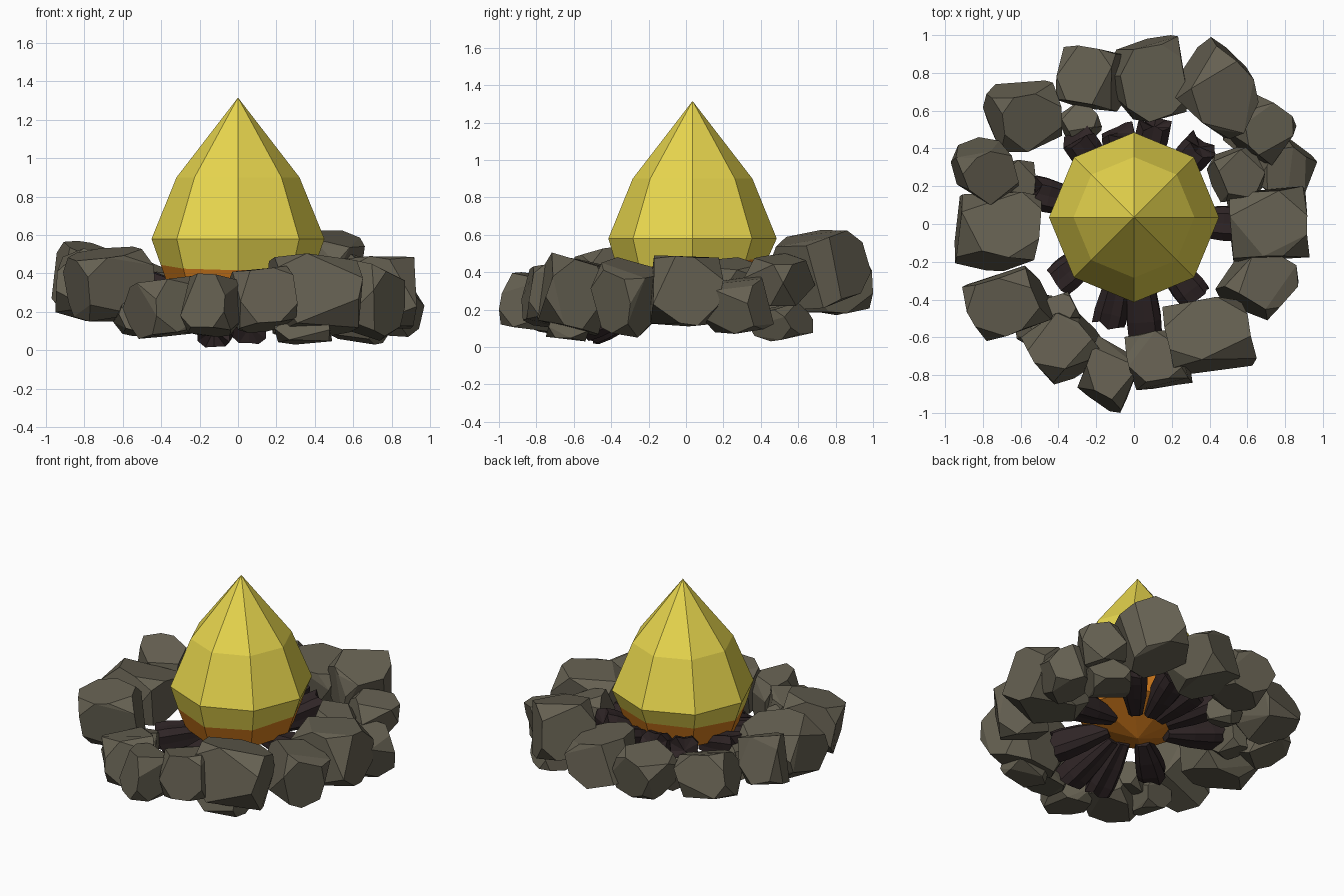
import bpy, bmesh, math, random
from mathutils import Vector, Euler

if "Cube" in bpy.data.objects:
    bpy.data.objects.remove(bpy.data.objects["Cube"])

random.seed(23)


def material(name, rgb):
    m = bpy.data.materials.new(name)
    m.diffuse_color = (*rgb, 1)
    m.use_nodes = True
    m.node_tree.nodes["Principled BSDF"].inputs["Base Color"].default_value = m.diffuse_color
    return m


STONE = material("grey stone", (0.130, 0.117, 0.083))
BARK = material("charred wood", (0.028, 0.018, 0.019))
YELLOW = material("yellow flame", (0.80, 0.67, 0.075))
ORANGE = material("orange flame", (0.65, 0.20, 0.012))


def finish(bm, name, *mats):
    bmesh.ops.recalc_face_normals(bm, faces=bm.faces[:])
    me = bpy.data.meshes.new(name)
    bm.to_mesh(me)
    bm.free()
    for m in mats:
        me.materials.append(m)
    ob = bpy.data.objects.new(name, me)
    bpy.context.collection.objects.link(ob)
    return ob


def skin(bm, rings):
    """Bridge successive vertex rings with quads."""
    n = len(rings[0])
    for a, b in zip(rings, rings[1:]):
        for i in range(n):
            j = (i + 1) % n
            bm.faces.new((a[i], a[j], b[j], b[i]))


def cap(bm, ring, point):
    """Close a ring with a fan to a point."""
    c = bm.verts.new(point)
    for i in range(len(ring)):
        bm.faces.new((ring[i], ring[(i + 1) % len(ring)], c))


# Flame: eight-sided drop, the orange underside tilted like the fire bed
bm = bmesh.new()
profile = [(0.35, 0.30, 0.07), (0.402, 0.445, 0.07), (0.45, 0.58, 0), (0.32, 0.90, 0)]
rings = []
for r, z, tilt in profile:
    ring = []
    for i in range(8):
        a = i * math.pi / 4
        ring.append(bm.verts.new((r * math.cos(a), 0.035 + r * math.sin(a), z + tilt * r * math.sin(a))))
    rings.append(ring)
skin(bm, rings)
cap(bm, rings[0], (0, 0.035, 0.16))
cap(bm, rings[-1], (0, 0.035, 1.315))
for f in bm.faces:
    f.material_index = 1 if f.calc_center_median().z < 0.43 else 0
finish(bm, "flame", YELLOW, ORANGE)


# Logs: fluted, tapering to the middle, with ragged outer ends
def log(name, x, y, z, radius):
    bm = bmesh.new()
    end = Vector((x, y, z))
    start = Vector((x * 0.35, y * 0.35 + 0.02, 0.25))
    axis = (end - start).normalized()
    side = axis.cross(Vector((0, 0, 1))).normalized()
    up = side.cross(axis)
    n = 12
    flute = [random.uniform(0.98, 1.08) if i % 3 else random.uniform(0.80, 0.88) for i in range(n)]
    rings = []
    for t, s in ((0, 0.5), (0.45, 0.85), (0.8, 1.0), (1, 0.98)):
        ring = []
        for i in range(n):
            a = math.tau * i / n
            p = start.lerp(end, t) + (side * math.cos(a) + up * math.sin(a)) * radius * s * flute[i]
            if t == 1:
                p += axis * random.uniform(-0.03, 0.02)
            ring.append(bm.verts.new(p))
        rings.append(ring)
    skin(bm, rings)
    cap(bm, rings[0], start)
    cap(bm, rings[-1], end - axis * 0.02)
    finish(bm, name, BARK)


logs = [(-0.31, 0.46, 0.37), (-0.09, 0.50, 0.36), (0.11, 0.53, 0.36), (0.36, 0.42, 0.37),
        (0.54, 0.00, 0.24), (0.33, -0.39, 0.16), (0.06, -0.57, 0.11), (-0.13, -0.52, 0.095),
        (-0.40, -0.30, 0.20), (-0.54, 0.17, 0.34)]
for k, (x, y, z) in enumerate(logs):
    log(f"log_{k + 1}", x, y, z, 0.10)


# Stones: knocked-about blocks with cut corners, fitted to their bounds
def stone(name, lo, hi, yaw):
    bm = bmesh.new()
    rot = Euler((random.uniform(-0.35, 0.35), random.uniform(-0.35, 0.35), math.radians(yaw))).to_matrix()
    pts = []
    for sx in (-1, 1):
        for sy in (-1, 1):
            for sz in (-1, 1):
                corner = [sx, sy, sz]
                axes = random.sample(range(3), random.choice((2, 3)))
                for ax in axes:          # cut this corner back along some edges
                    p = list(corner)
                    p[ax] *= random.uniform(0.15, 0.6)
                    pts.append(rot @ Vector([c * random.uniform(0.86, 1.0) for c in p]))
    mn = [min(p[i] for p in pts) for i in range(3)]
    mx = [max(p[i] for p in pts) for i in range(3)]
    for p in pts:
        bm.verts.new([lo[i] + (p[i] - mn[i]) / (mx[i] - mn[i]) * (hi[i] - lo[i]) for i in range(3)])
    bmesh.ops.convex_hull(bm, input=bm.verts[:])
    bmesh.ops.delete(bm, geom=[v for v in bm.verts if not v.link_faces], context='VERTS')
    bmesh.ops.dissolve_limit(bm, angle_limit=math.radians(13), verts=bm.verts[:], edges=bm.edges[:])
    finish(bm, name, STONE)


def stones(prefix, table):
    """Rows: centre x, y, size x, y, bottom, top, yaw."""
    for k, (x, y, sx, sy, z0, z1, yaw) in enumerate(table):
        stone(f"{prefix}_{k + 1}", (x - sx / 2, y - sy / 2, z0), (x + sx / 2, y + sy / 2, z1), yaw)


# Main ring
stones("ring_stone", [
    (-0.23, 0.77, 0.37, 0.35, 0.17, 0.50, -8), (0.07, 0.77, 0.43, 0.46, 0.18, 0.52, 12),
    (0.43, 0.72, 0.46, 0.54, 0.20, 0.625, -35), (0.68, 0.50, 0.36, 0.38, 0.22, 0.50, -35),
    (0.80, 0.27, 0.34, 0.40, 0.07, 0.38, -30), (0.71, 0.00, 0.44, 0.40, 0.11, 0.49, 5),
    (0.65, -0.31, 0.44, 0.40, 0.05, 0.48, -40), (0.40, -0.59, 0.50, 0.41, 0.06, 0.505, 8),
    (0.13, -0.72, 0.36, 0.32, 0.09, 0.44, 10), (-0.13, -0.795, 0.34, 0.41, 0.07, 0.40, -25),
    (-0.37, -0.66, 0.46, 0.38, 0.06, 0.39, 30), (-0.67, -0.42, 0.48, 0.40, 0.15, 0.54, 20),
    (-0.72, -0.04, 0.46, 0.42, 0.15, 0.53, -5), (-0.79, 0.28, 0.36, 0.36, 0.19, 0.57, 20),
    (-0.59, 0.57, 0.42, 0.38, 0.15, 0.51, 15)])
# Smaller stones wedged inside and beneath
stones("wedge_stone", [
    (0.54, 0.27, 0.31, 0.31, 0.22, 0.48, 20), (-0.29, 0.53, 0.24, 0.24, 0.14, 0.34, 30),
    (-0.61, 0.22, 0.18, 0.24, 0.20, 0.42, 0), (-0.38, -0.46, 0.20, 0.20, 0.14, 0.34, 25),
    (-0.53, -0.50, 0.24, 0.26, 0.07, 0.26, 0), (0.64, 0.51, 0.34, 0.34, 0.03, 0.24, -30),
    (0.34, -0.62, 0.30, 0.26, 0.03, 0.20, 0)])
